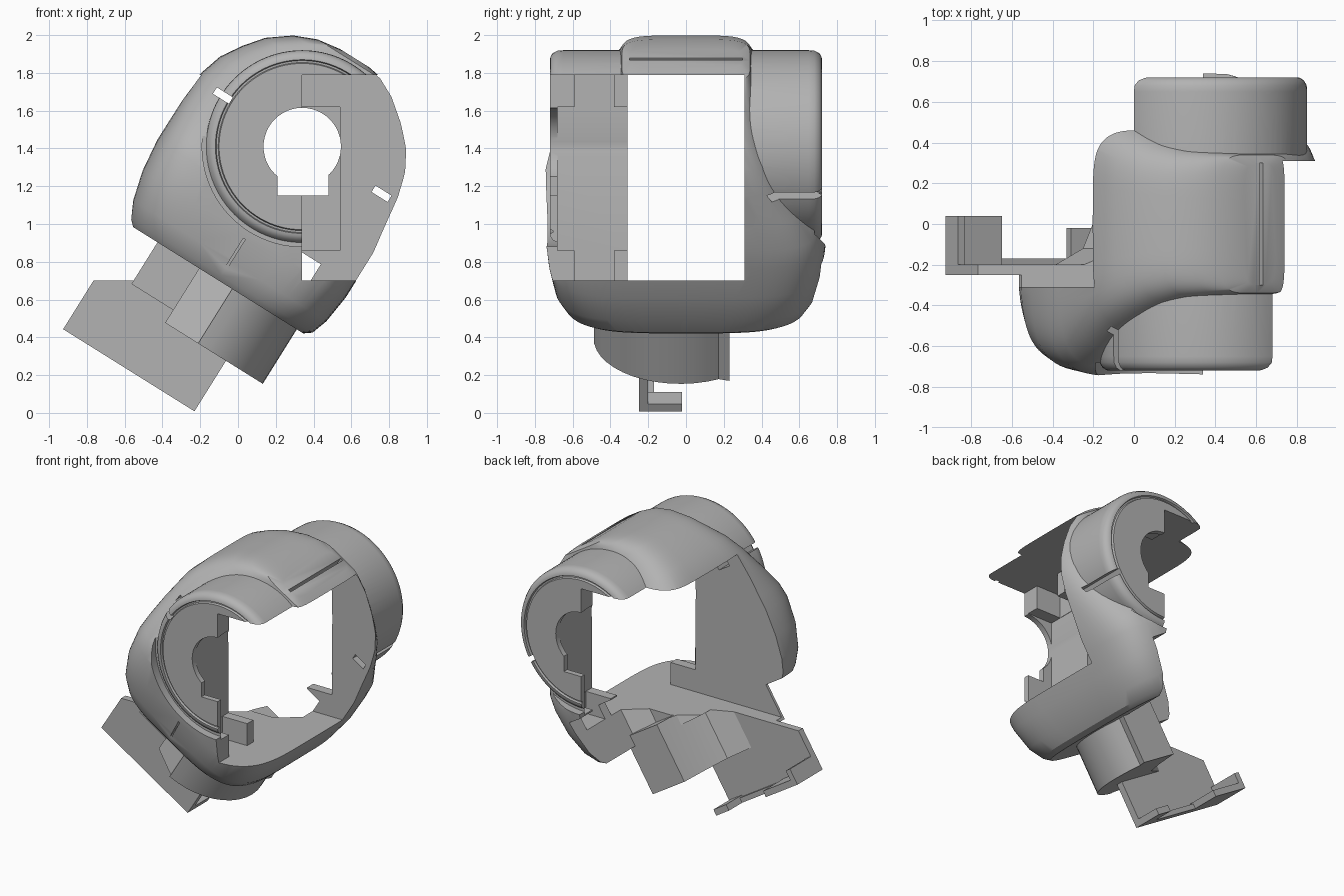
import bpy, bmesh, math
from mathutils import Vector, Matrix

cube = bpy.data.objects.get("Cube")
if cube:
    bpy.data.objects.remove(cube)

grey = bpy.data.materials.new("plain grey")
grey.use_nodes = True
grey.diffuse_color = (0.45, 0.45, 0.45, 1)
grey.node_tree.nodes["Principled BSDF"].inputs["Base Color"].default_value = (0.45, 0.45, 0.45, 1)

TILT = math.radians(32)
CU, SU = math.cos(TILT), math.sin(TILT)
# tilted arm frame: u runs down to +x, v runs up the arm
ARM = Matrix(((CU, 0, SU, 0), (0, 1, 0, 0), (-SU, 0, CU, 0), (0, 0, 0, 1)))
AXIS_X, AXIS_Z = 0.34, 1.41
FLOOR, CEILING, INNER = 0.70, 1.79, 0.31


def finish(name, bm, matrix=None):
    if matrix:
        bmesh.ops.transform(bm, matrix=matrix, verts=bm.verts)
    bmesh.ops.recalc_face_normals(bm, faces=bm.faces)
    mesh = bpy.data.meshes.new(name)
    bm.to_mesh(mesh)
    bm.free()
    obj = bpy.data.objects.new(name, mesh)
    bpy.context.collection.objects.link(obj)
    mesh.materials.append(grey)
    return obj


def box(name, lo, hi, matrix=None):
    bm = bmesh.new()
    bmesh.ops.create_cube(bm, size=1)
    for v in bm.verts:
        v.co = Vector([(a + b) / 2 + c * (b - a) for a, b, c in zip(lo, hi, v.co)])
    return finish(name, bm, matrix)


def loft(name, rings, matrix=None):
    bm = bmesh.new()
    loops = [[bm.verts.new(p) for p in ring] for ring in rings]
    n = len(loops[0])
    for a, b in zip(loops, loops[1:]):
        for i in range(n):
            bm.faces.new((a[i], a[(i + 1) % n], b[(i + 1) % n], b[i]))
    bm.faces.new(loops[0])
    bm.faces.new(loops[-1])
    return finish(name, bm, matrix)


def prism(name, outline, v0, v1):
    """Extrude a (u, y) outline along the arm."""
    return loft(name, [[(u, y, v) for u, y in outline] for v in (v0, v1)], ARM)


def turned(name, profile, steps=96):
    """Solid of revolution about the joint axis, from (radius, y) pairs."""
    angles = [math.tau * i / steps for i in range(steps)]
    return loft(name, [[(AXIS_X + r * math.cos(a), y, AXIS_Z + r * math.sin(a)) for a in angles]
                       for r, y in profile])


def boolean(obj, other, operation="DIFFERENCE", remove=False):
    mod = obj.modifiers.new(operation.title(), "BOOLEAN")
    mod.operation, mod.object, mod.solver = operation, other, "EXACT"
    bpy.context.view_layer.objects.active = obj
    bpy.ops.object.modifier_apply(modifier=mod.name)
    if remove:
        bpy.data.objects.remove(other)


# tilted hull: (v, left u, right u, half depth, squareness)
sections = [(0.54, -1.00, 0.07, 0.63, 4), (0.57, -1.03, 0.11, 0.66, 4), (0.66, -1.07, 0.14, 0.70, 4.5),
            (0.82, -1.11, 0.16, 0.73, 5), (1.00, -1.13, 0.16, 0.75, 5), (1.10, -1.13, 0.16, 0.73, 5),
            (1.24, -1.13, 0.14, 0.65, 5), (1.42, -1.12, 0.12, 0.54, 5), (1.55, -1.08, 0.09, 0.47, 5),
            (1.66, -1.01, 0.04, 0.41, 5), (1.76, -0.93, -0.04, 0.37, 5), (1.85, -0.81, -0.15, 0.35, 5),
            (1.90, -0.69, -0.26, 0.34, 5), (1.92, -0.56, -0.38, 0.3, 5)]


def section_ring(v, left, right, depth, power, steps=80):
    ring = []
    for i in range(steps):
        a = math.tau * i / steps
        c, s = math.cos(a), math.sin(a)
        ring.append(((left + right) / 2 + (right - left) / 2 * math.copysign(abs(c) ** (2 / power), c),
                     depth * math.copysign(abs(s) ** (2 / power), s), v))
    return ring


shell = loft("joint_shell", [section_ring(*s) for s in sections], ARM)

# round seats in the hull
for side in (-1, 1):
    boolean(shell, turned("seat_cutter", [(0.53, side * 0.68), (0.53, side)]), remove=True)

# joint drum with soft rims and a ring groove
rim = [(0.44, 0.72), (0.445, 0.705), (0.455, 0.705), (0.46, 0.72), (0.475, 0.718),
       (0.495, 0.705), (0.508, 0.68), (0.51, 0.65)]
drum = turned("drum", [(r, -y) for r, y in rim] + [(r, y) for r, y in reversed(rim)])
boolean(shell, drum, "UNION", True)

# open rear quarter below the floor, reaching into the foot of the rear wall
quarter = [(-2, -0.3), (-0.62, -0.3), (-0.47, -0.05), (-0.32, 0.08), (-0.17, 0.08),
           (-0.045, 0.2), (-0.045, 1), (-2, 1)]
boolean(shell, prism("quarter_cutter", quarter, 0.4, 0.9), remove=True)

# neck: flat recess on one side, round on the other
arc = [(-0.43 + 0.46 * math.cos(a), -0.03 + 0.46 * math.sin(a))
       for a in [math.radians(-83 + 8.4 * i) for i in range(14)]]
outline = [(-0.58, -0.2), (-0.58, -0.36), (-0.37, -0.47)] + arc + \
          [(0.0, 0.23), (-0.3, 0.23), (-0.35, 0.03), (-0.42, -0.12)]
neck = prism("neck", outline, 0.2, 0.62)
neck_plate = box("neck_plate", (-0.84, -0.33, 0.28), (-0.57, -0.2, 0.6), ARM)

# mounting tongue with turned-in corner lips
tongue = box("mounting_tongue", (-1.02, -0.25, -0.115), (-0.2, -0.2, 0.36), ARM)
lips = [box("end_lip", (-1.02, -0.21, -0.115), (-0.98, 0.04, 0.0), ARM),
        box("left_corner_lip", (-1.0, -0.21, -0.115), (-0.72, 0.04, -0.07), ARM),
        box("right_corner_lip", (-0.32, -0.21, -0.115), (-0.2, -0.02, -0.07), ARM),
        box("tongue_rail", (-0.75, -0.21, -0.115), (-0.3, -0.17, -0.08), ARM)]


def slot(x, z, degrees, length, width, y0, y1):
    turn = Matrix.Translation((x, 0, z)) @ Matrix.Rotation(math.radians(degrees), 4, "Y")
    return box("slot_cutter", (-length / 2, y0, -width / 2), (length / 2, y1, width / 2), turn)


# shared clearances: central opening and the two offset half openings
openings = [box("opening_cutter", (-2, -INNER, FLOOR), (2, INNER, CEILING)),
            box("front_cutter", (AXIS_X, -1, FLOOR), (2, -INNER + 0.02, CEILING)),
            box("rear_cutter", (-2, INNER - 0.02, FLOOR), (AXIS_X, 1, CEILING))]
for part in [shell, neck, neck_plate, tongue] + lips:
    boolean(part, openings[0])
for cutter in openings[1:]:
    boolean(shell, cutter)
for cutter in openings:
    bpy.data.objects.remove(cutter)

# pockets behind the face plates, with a narrower channel above and below
for lo, hi in ((-0.68, -0.2), (0.2, 0.68)):
    boolean(shell, box("pocket_cutter", (0.14, lo, 0.86), (0.54, hi, 1.62)), remove=True)
for lo, hi in ((-0.59, -0.38), (0.38, 0.59)):
    boolean(shell, box("channel_cutter", (0.142, lo, FLOOR), (0.538, hi, CEILING)), remove=True)

# shaft hole with keyway, lock slots, lid seam and base seam
for cutter in (turned("hole_cutter", [(0.205, -1), (0.205, 1)], 48),
               box("keyway_cutter", (0.21, -1, 1.15), (0.48, 1, 1.3)),
               slot(-0.08, 1.68, 32, 0.1, 0.04, -1, 0),
               slot(0.76, 1.16, 32, 0.1, 0.04, 0, 1),
               slot(0.63, 1.88, -58, 0.14, 0.02, -0.3, 0.3),
               slot(-0.03, 0.82, -58, 0.24, 0.012, -1, -0.68)):
    boolean(shell, cutter, remove=True)

# smooth shading with crisp edges
bpy.ops.object.select_all(action="DESELECT")
for part in [shell, neck, neck_plate, tongue] + lips:
    part.select_set(True)
bpy.context.view_layer.objects.active = shell
bpy.ops.object.shade_smooth_by_angle(angle=math.radians(30))
